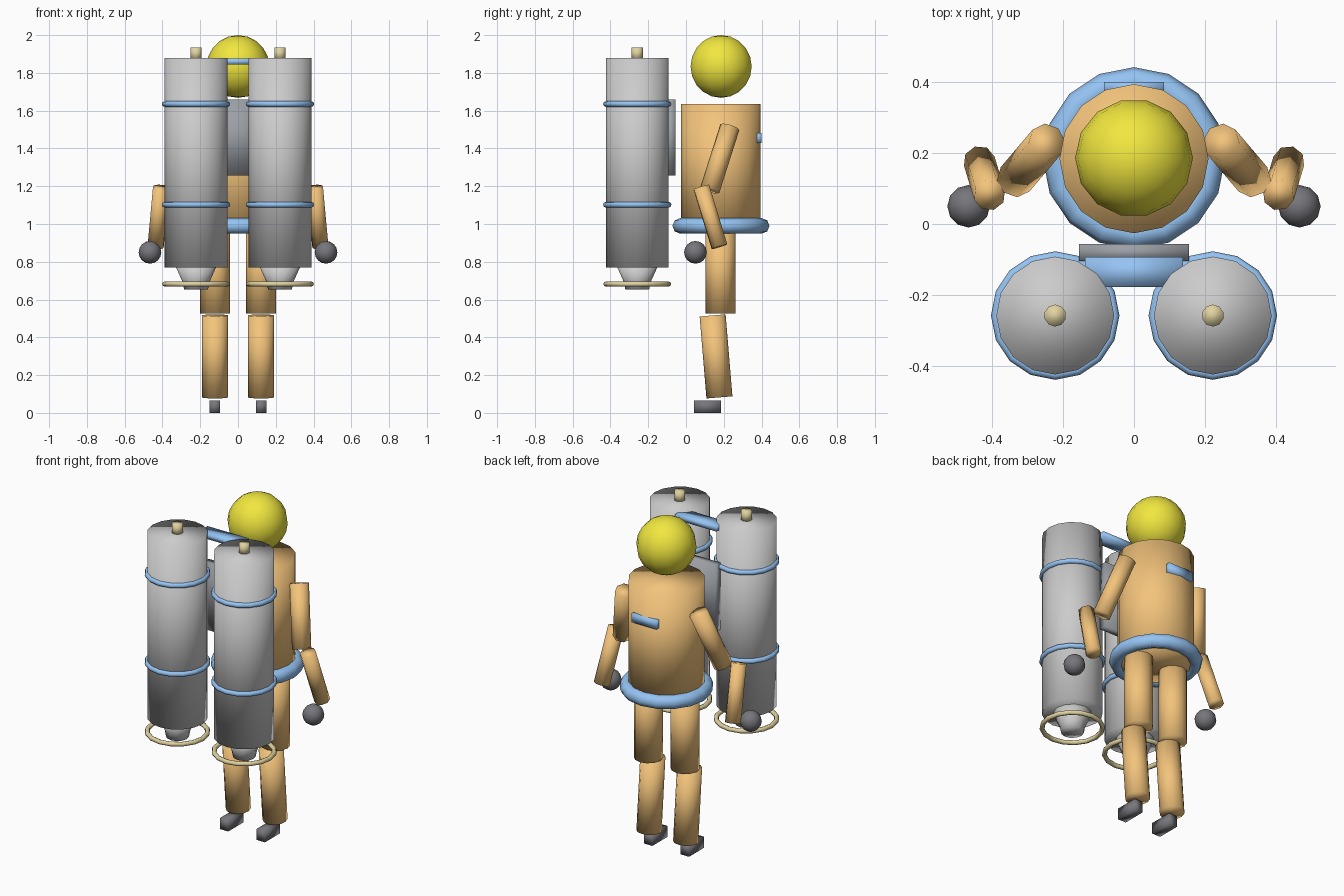
import bpy, bmesh
from math import sin, cos, pi
from mathutils import Vector

if "Cube" in bpy.data.objects:
    bpy.data.objects.remove(bpy.data.objects["Cube"])


def material(name, rgb):
    m = bpy.data.materials.new(name)
    m.diffuse_color = (*rgb, 1)
    m.use_nodes = True
    m.node_tree.nodes["Principled BSDF"].inputs["Base Color"].default_value = m.diffuse_color
    return m


ORANGE = material("suit_orange", (0.90, 0.55, 0.20))
YELLOW = material("helmet_yellow", (0.88, 0.80, 0.05))
BLUE = material("trim_blue", (0.30, 0.55, 0.90))
TAN = material("brass", (0.75, 0.65, 0.35))
LIGHT = material("tank_grey", (0.82, 0.83, 0.84))
MID = material("plate_grey", (0.33, 0.35, 0.38))
STEEL = material("nozzle_grey", (0.55, 0.56, 0.58))
DARK = material("dark_grey", (0.18, 0.18, 0.20))


def finish(name, bm, mat):
    bmesh.ops.recalc_face_normals(bm, faces=bm.faces)
    me = bpy.data.meshes.new(name)
    bm.to_mesh(me)
    bm.free()
    for p in me.polygons:
        p.use_smooth = True
    ob = bpy.data.objects.new(name, me)
    bpy.context.collection.objects.link(ob)
    me.materials.append(mat)
    return ob


def lathe(name, center, profile, mat, sides=16, closed=False):
    """Spin (radius, z) points about z; closed=True makes a ring."""
    bm = bmesh.new()
    rings = []
    for r, z in profile:
        rings.append([bm.verts.new((r * sin(2 * pi * i / sides), r * cos(2 * pi * i / sides), z))
                      for i in range(sides)])
    pairs = list(zip(rings, rings[1:]))
    if closed:
        pairs.append((rings[-1], rings[0]))
    for a, b in pairs:
        for i in range(sides):
            j = (i + 1) % sides
            bm.faces.new((a[i], a[j], b[j], b[i]))
    if not closed:
        bm.faces.new(rings[0])
        bm.faces.new(rings[-1])
    bmesh.ops.remove_doubles(bm, verts=bm.verts, dist=1e-5)
    ob = finish(name, bm, mat)
    ob.location = center
    return ob


def ring(name, center, major, minor, mat):
    prof = [(major + minor * cos(k * pi / 4), minor * sin(k * pi / 4)) for k in range(8)]
    return lathe(name, center, prof, mat, 16, True)


def ball(name, center, r, mat, sides=14, rows=10):
    bm = bmesh.new()
    bmesh.ops.create_uvsphere(bm, u_segments=sides, v_segments=rows, radius=r)
    ob = finish(name, bm, mat)
    ob.location = center
    return ob


def rod(name, a, b, r, mat, sides=12):
    a, b = Vector(a), Vector(b)
    h = (b - a).length / 2
    ob = lathe(name, (a + b) / 2, [(r, -h), (r, h)], mat, sides)
    ob.rotation_euler = (b - a).to_track_quat('Z', 'Y').to_euler()
    return ob


def box(name, lo, hi, mat):
    lo, hi = Vector(lo), Vector(hi)
    bm = bmesh.new()
    bmesh.ops.create_cube(bm, size=1)
    bmesh.ops.scale(bm, vec=hi - lo, verts=bm.verts)
    ob = finish(name, bm, mat)
    ob.location = (lo + hi) / 2
    return ob


CY = 0.183  # body axis

# Head, torso, belt and chest badge
ball("head", (0, CY + 0.003, 1.834), 0.166, YELLOW).rotation_euler.z = pi / 2
lathe("torso", (0, CY + 0.001, 0), [(0.21, 0.96), (0.21, 1.634)], ORANGE)
ring("belt", (0, CY + 0.002, 0.99), 0.216, 0.041, BLUE)
box("chest_badge", (-0.084, 0.365, 1.43), (0.084, 0.40, 1.482), BLUE)

# Pack plate and the bar joining the tanks
box("pack_plate", (-0.155, -0.104, 1.258), (0.155, -0.056, 1.66), MID)
box("pack_bar", (-0.138, -0.177, 1.845), (0.138, -0.093, 1.876), BLUE)

for s, side in ((-1, "left"), (1, "right")):
    # Tanks with valve, bands, nozzle and guard ring
    c = (s * 0.222, -0.258, 0)
    at = lambda z: (c[0], c[1], z)
    lathe(f"tank_{side}", c, [(0.166, 0.77), (0.166, 1.88)], LIGHT)
    lathe(f"valve_{side}", c, [(0.031, 1.87), (0.031, 1.935)], TAN, 10)
    lathe(f"nozzle_{side}", c, [(0.108, 0.775), (0.07, 0.69), (0.063, 0.653)], STEEL, 12)
    for z in (1.635, 1.102):
        ring(f"tank_band_{side}", at(z), 0.166, 0.015, BLUE)
    ring(f"guard_ring_{side}", at(0.682), 0.166, 0.0135, TAN)

    # Legs and feet
    x = s * 0.122
    rod(f"thigh_{side}", (x, CY, 0.525), (x, CY, 0.98), 0.08, ORANGE)
    rod(f"shin_{side}", (x, 0.177, 0.082), (x, 0.141, 0.516), 0.069, ORANGE)
    box(f"foot_{side}", (x - 0.028, 0.042, 0), (x + 0.028, 0.185, 0.066), DARK)

    # Arms and hands
    rod(f"upper_arm_{side}", (s * 0.245, 0.232, 1.512), (s * 0.335, 0.126, 1.18), 0.053, ORANGE, 8)
    rod(f"forearm_{side}", (s * 0.407, 0.081, 1.195), (s * 0.436, 0.177, 0.88), 0.045, ORANGE, 8)
    ball(f"hand_{side}", (s * 0.466, 0.05, 0.85), 0.06, DARK, 12, 8)
